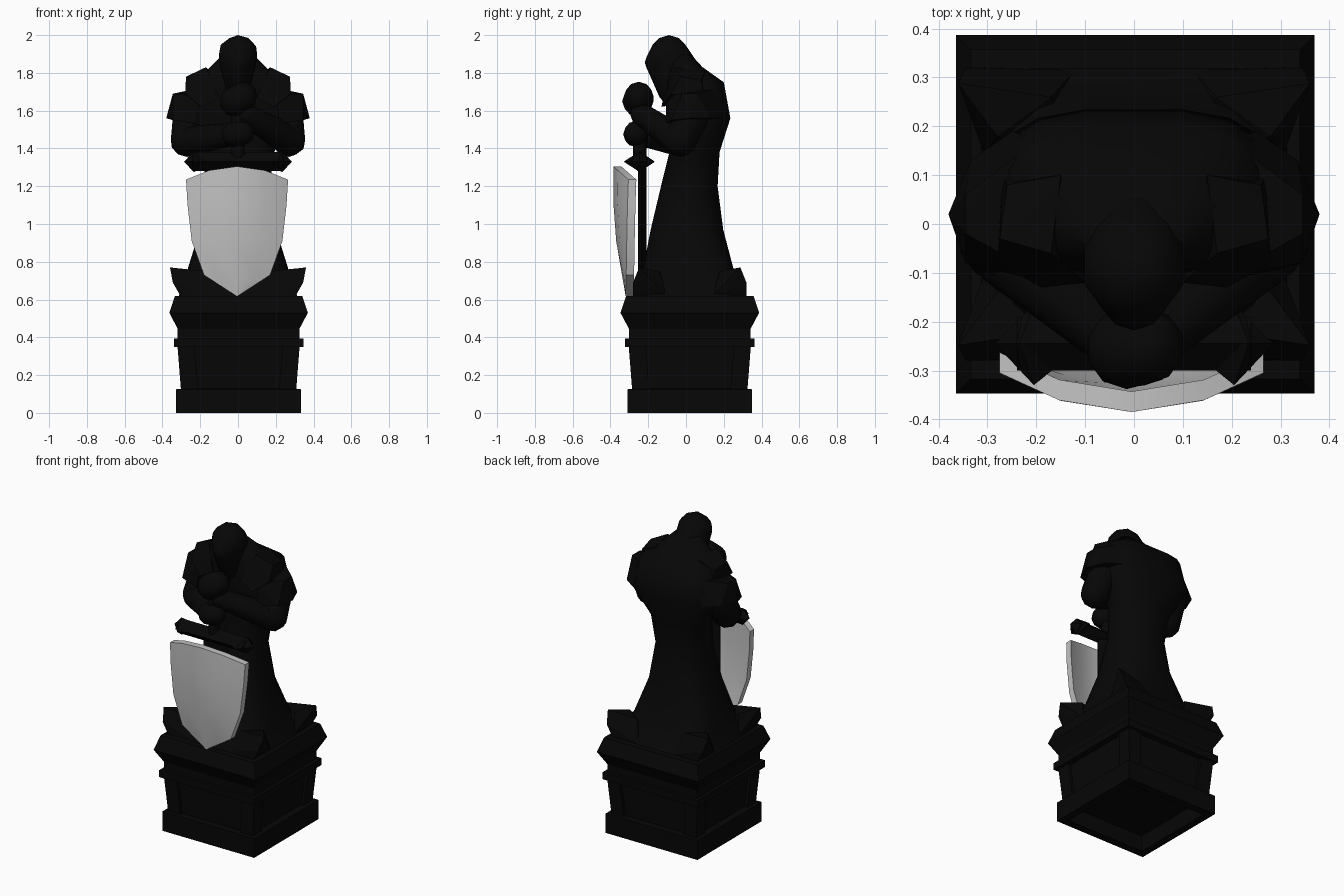
import bpy, bmesh, math
from mathutils import Vector

old = bpy.data.objects.get("Cube")
if old:
    bpy.data.objects.remove(old, do_unlink=True)


def material(name, value):
    m = bpy.data.materials.new(name)
    m.use_nodes = True
    col = (value, value, value, 1)
    m.diffuse_color = col
    bsdf = m.node_tree.nodes["Principled BSDF"]
    bsdf.inputs["Base Color"].default_value = col
    bsdf.inputs["Roughness"].default_value = 0.9
    return m


black = material("black stone", 0.002)
pale = material("pale grey", 0.55)


def finish(bm, name, mat=black, angle=40):
    bmesh.ops.recalc_face_normals(bm, faces=bm.faces)
    me = bpy.data.meshes.new(name)
    bm.to_mesh(me)
    bm.free()
    ob = bpy.data.objects.new(name, me)
    bpy.context.collection.objects.link(ob)
    me.materials.append(mat)
    bpy.ops.object.select_all(action='DESELECT')
    ob.select_set(True)
    bpy.context.view_layer.objects.active = ob
    bpy.ops.object.shade_smooth_by_angle(angle=math.radians(angle))


def loft(bm, rings):
    """Skin closed rings of points, cap both ends and return the first cap."""
    vs = [[bm.verts.new(p) for p in r] for r in rings]
    n = len(vs[0])
    for a, b in zip(vs, vs[1:]):
        for i in range(n):
            bm.faces.new((a[i], a[(i + 1) % n], b[(i + 1) % n], b[i]))
    bm.faces.new(vs[-1])
    return bm.faces.new(vs[0][::-1])


def hull(name, points, angle=20):
    bm = bmesh.new()
    for p in points:
        bm.verts.new(p)
    res = bmesh.ops.convex_hull(bm, input=bm.verts[:])
    junk = {v for v in res["geom_interior"] + res["geom_unused"]
            if isinstance(v, bmesh.types.BMVert)}
    bmesh.ops.delete(bm, geom=list(junk), context='VERTS')
    finish(bm, name, black, angle)


def ball(center, r):
    """Points of a faceted ball, used as a joint in a hull."""
    bm = bmesh.new()
    bmesh.ops.create_icosphere(bm, subdivisions=2, radius=r)
    pts = [v.co + Vector(center) for v in bm.verts]
    bm.free()
    return pts


def limb(name, *balls):
    hull(name, [p for c, r in balls for p in ball(c, r)], 40)


def flip(p, sx, sy=1, cx=0.0, cy=0.0):
    return (cx + p[0] * sx, cy + p[1] * sy, p[2])


# Pedestal: square stepped profile, hollow underneath
CX, CY = 0.003, 0.02
profile = [(0.33, 0), (0.33, 0.125), (0.287, 0.128), (0.304, 0.35), (0.343, 0.35),
           (0.343, 0.395), (0.322, 0.395), (0.322, 0.445), (0.367, 0.53), (0.337, 0.62)]
square = [(-1, -1), (1, -1), (1, 1), (-1, 1)]
bm = bmesh.new()
base = loft(bm, [[(CX + h * x, CY + h * y, z) for x, y in square] for h, z in profile])
bmesh.ops.recalc_face_normals(bm, faces=bm.faces)
bmesh.ops.inset_individual(bm, faces=[base], thickness=0.07, depth=0)
bmesh.ops.inset_individual(bm, faces=[base], thickness=0.005, depth=-0.1)
finish(bm, "pedestal", angle=20)

# Corner posts of the pedestal and the upturned hem corners above them
post = [(x, y, z) for h, z in ((0.305, 0.12), (0.323, 0.35))
        for x in (h - 0.09, h) for y in (h - 0.09, h)]
horn = [(0.305, 0.12, 0.62), (0.12, 0.295, 0.62), (0.305, 0.3, 0.62), (0.1, 0.1, 0.62),
        (0.345, 0.3, 0.69), (0.36, 0.268, 0.77), (0.28, 0.16, 0.75), (0.17, 0.24, 0.75)]
for sx, sy, label in ((1, 1, "back_left"), (-1, 1, "back_right"),
                      (1, -1, "front_left"), (-1, -1, "front_right")):
    hull("corner_post_" + label, [flip(p, sx, sy, CX, CY) for p in post])
    hull("hem_corner_" + label, [flip(p, sx, sy, 0, CY) for p in horn])

# Robed body: rings of height, half width, front, back, roundness
body = [(0.62, 0.315, -0.28, 0.32, 0.25), (0.68, 0.295, -0.255, 0.285, 0.4),
        (0.76, 0.27, -0.23, 0.255, 0.6), (0.97, 0.205, -0.19, 0.2, 0.8),
        (1.2, 0.17, -0.135, 0.17, 0.9), (1.38, 0.195, -0.09, 0.18, 0.9),
        (1.56, 0.29, -0.11, 0.237, 0.66), (1.75, 0.25, -0.1, 0.202, 0.62),
        (1.83, 0.15, -0.09, 0.09, 0.9), (1.9, 0.08, -0.08, 0.02, 1.0)]


def ring(z, hx, yf, yb, e, n=16):
    pts = []
    for i in range(n):
        a = math.tau * (i + 0.5) / n
        c, s = math.cos(a), math.sin(a)
        pts.append((hx * math.copysign(abs(c) ** e, c),
                    (yf + yb) / 2 + (yb - yf) / 2 * math.copysign(abs(s) ** e, s), z))
    return pts


bm = bmesh.new()
loft(bm, [ring(*r) for r in body])
finish(bm, "robed_body", angle=50)

# Bowed hooded head with a long chin
limb("hooded_head", ((0, -0.09, 1.893), 0.107), ((0, -0.15, 1.855), 0.068),
     ((0, -0.09, 1.70), 0.06), ((0, 0.0, 1.79), 0.09))

# Collar plates, pauldrons and upper arms on both sides
plate = [(0.1, -0.12, 1.67), (0.19, -0.13, 1.62), (0.28, -0.08, 1.69), (0.275, -0.03, 1.78),
         (0.17, -0.06, 1.83), (0.15, 0.1, 1.81), (0.26, 0.08, 1.76), (0.27, 0.1, 1.66)]
shoulder = [(0.2, -0.1, 1.68), (0.345, -0.02, 1.69), (0.345, 0.06, 1.69), (0.2, 0.17, 1.72),
            (0.38, 0.02, 1.56), (0.345, -0.08, 1.55), (0.335, 0.13, 1.56),
            (0.25, 0.19, 1.56), (0.22, -0.11, 1.53)]
for s, side in ((1, "left"), (-1, "right")):
    hull("collar_plate_" + side, [flip(p, s) for p in plate])
    hull("pauldron_" + side, [flip(p, s) for p in shoulder])
    limb("upper_arm_" + side, ((s * 0.26, 0.03, 1.56), 0.09), ((s * 0.27, -0.03, 1.445), 0.09))

# Left forearm reaches the upper hand, right forearm the lower one
limb("forearm_left", ((0.26, -0.05, 1.45), 0.08), ((0.04, -0.235, 1.58), 0.06))
limb("forearm_right", ((-0.26, -0.05, 1.44), 0.08), ((-0.02, -0.25, 1.475), 0.06))
limb("upper_hand", ((-0.015, -0.255, 1.65), 0.083), ((0.025, -0.25, 1.675), 0.078))
limb("lower_hand", ((-0.02, -0.265, 1.475), 0.068), ((0.02, -0.265, 1.48), 0.066))

# Sword grip and blade
limb("grip", ((0, -0.245, 1.64), 0.04), ((0, -0.245, 1.33), 0.035))
hull("blade", [(x, y, z) for x in (-0.085, 0.085) for y in (-0.235, -0.23) for z in (0.7, 1.34)]
     + [(0, y, z) for y in (-0.255, -0.21) for z in (0.62, 1.34)])

# Crossguard with flared diamond ends
hull("crossguard", [(x, -0.245 + dy, 1.33 + dz) for x in (-0.24, 0.24)
                    for dy, dz in ((-0.055, 0), (0.055, 0), (0, -0.05), (0, 0.05))])
for s, side in ((1, "left"), (-1, "right")):
    mid = [(s * x, -0.245 + dy, 1.33 + dz) for x, dy, dz in
           ((0.205, -0.085, 0), (0.205, 0.08, 0), (0.235, 0, -0.055), (0.235, 0, 0.055))]
    hull("guard_end_" + side, mid + [(s * 0.285, -0.245, 1.33), (s * 0.1, -0.245, 1.33)])

# Curved shield: rows of half width, height and arch, tapering to a tip
rows = [(0.27, 1.235, 0.07), (0.262, 1.1, 0.02), (0.24, 0.91, 0),
        (0.175, 0.73, -0.03), (0.006, 0.62, 0)]
cols = [-1, -0.55, 0, 0.55, 1]
bm = bmesh.new()
sheets = []
for thick in (0, 0.042):
    sheet = []
    for hw, z, arch in rows:
        line = []
        for u in cols:
            x = hw * u
            height = z + arch * (1 - u * u)
            lean = 0.065 * max(0, (1.0 - height) / 0.38)
            y = -0.385 + 0.08 * (x / 0.27) ** 2 + lean * (1 - (x / 0.27) ** 2 * 0.6)
            line.append(bm.verts.new((x - 0.005, y + thick, height)))
        sheet.append(line)
    sheets.append(sheet)
    for a, b in zip(sheet, sheet[1:]):
        for i in range(len(cols) - 1):
            bm.faces.new((a[i], a[i + 1], b[i + 1], b[i]))


def rim(s):
    return s[0] + [r[-1] for r in s[1:]] + s[-1][-2::-1] + [r[0] for r in s[-2:0:-1]]


front, back = rim(sheets[0]), rim(sheets[1])
for i in range(len(front)):
    j = (i + 1) % len(front)
    bm.faces.new((front[i], front[j], back[j], back[i]))
finish(bm, "shield", pale, 35)
